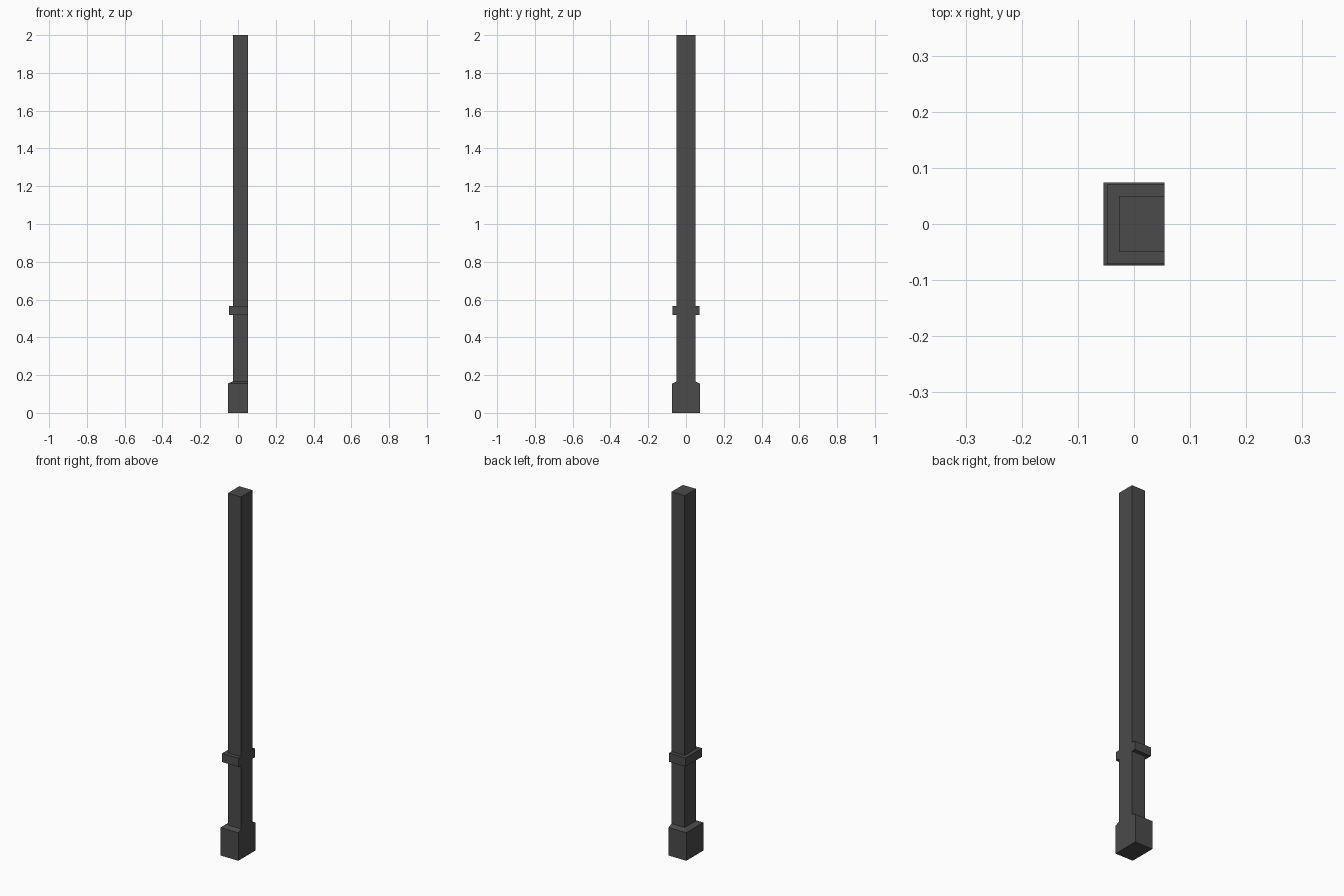
import bpy, bmesh

if "Cube" in bpy.data.objects:
    bpy.data.objects.remove(bpy.data.objects["Cube"])

RIGHT = 0.054  # flush back plane shared by plinth, shaft and collar

# Stepped profile, bottom to top: (height, left x, half depth)
SHAFT = (-0.027, 0.0495)
PLINTH = (-0.054, 0.074)
COLLAR = (-0.047, 0.071)
levels = [
    (0.0, *PLINTH), (0.155, *PLINTH),    # plinth
    (0.167, *SHAFT), (0.517, *SHAFT),    # sloped shoulder and lower shaft
    (0.517, *COLLAR), (0.565, *COLLAR),  # collar band
    (0.565, *SHAFT), (2.0, *SHAFT),      # upper shaft
]

bm = bmesh.new()
rings = [[bm.verts.new(p) for p in
          ((RIGHT, -h, z), (left, -h, z), (left, h, z), (RIGHT, h, z))]
         for z, left, h in levels]

# Three stepped sides
for lo, hi in zip(rings, rings[1:]):
    for i in range(3):
        bm.faces.new((lo[i], lo[i + 1], hi[i + 1], hi[i]))

# Flush side as one flat outline, then end caps
bm.faces.new([r[3] for r in rings] + [r[0] for r in reversed(rings)])
bm.faces.new(rings[0])
bm.faces.new(rings[-1])
bmesh.ops.recalc_face_normals(bm, faces=bm.faces)

mesh = bpy.data.meshes.new("door_post")
bm.to_mesh(mesh)
bm.free()
post = bpy.data.objects.new("door_post", mesh)
bpy.context.collection.objects.link(post)

# Dark grey finish
mat = bpy.data.materials.new("dark_grey")
mat.diffuse_color = (0.07, 0.07, 0.07, 1)
mat.use_nodes = True
mat.node_tree.nodes["Principled BSDF"].inputs["Base Color"].default_value = mat.diffuse_color
mesh.materials.append(mat)
